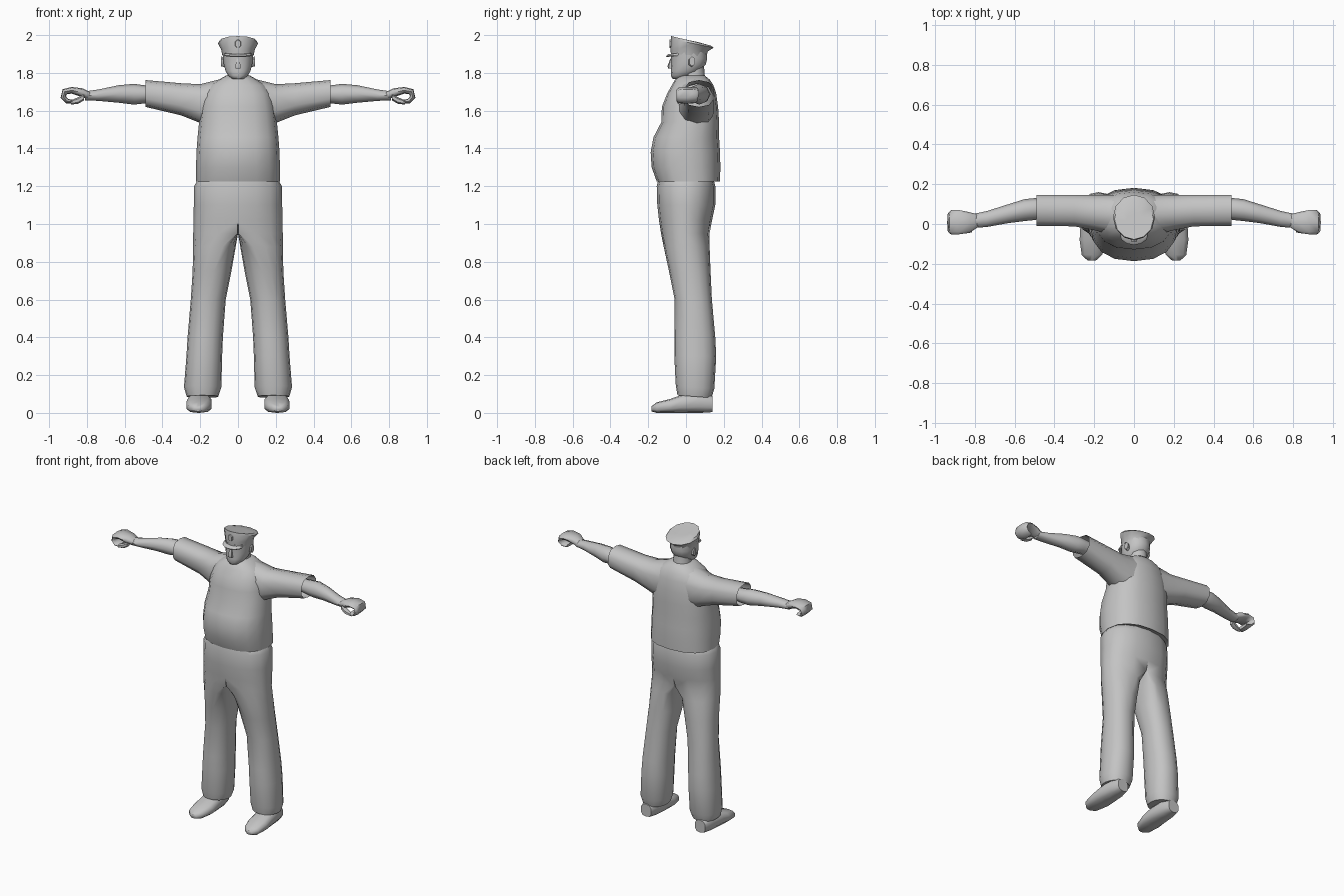
import bpy, bmesh, math
from mathutils import Vector

if "Cube" in bpy.data.objects:
    bpy.data.objects.remove(bpy.data.objects["Cube"])

grey = bpy.data.materials.new("plain grey")
grey.diffuse_color = (0.55, 0.55, 0.55, 1)
grey.use_nodes = True
grey.node_tree.nodes["Principled BSDF"].inputs["Base Color"].default_value = grey.diffuse_color


def section(axis, pos, u0, u1, v0, v1, n=12, power=1.0, d=0.0, tilt=0.0):
    """Rounded cross-section; d blends to a half shape flat on u0, tilt slopes it along y."""
    pts = []
    for i in range(n):
        t = 2 * math.pi * i / n + math.pi / 2
        c, s = math.cos(t), math.sin(t)
        c = math.copysign(abs(c) ** power, c) if abs(c) > 1e-6 else 0.0
        s = math.copysign(abs(s) ** power, s) if abs(s) > 1e-6 else 0.0
        u = (1 - d) * ((u0 + u1) / 2 + c * (u1 - u0) / 2) + d * (u0 + max(c, 0) * (u1 - u0))
        v = (v0 + v1) / 2 + s * (v1 - v0) / 2
        if axis == "z":
            pts.append(Vector((u, v, pos + tilt * v)))
        elif axis == "x":
            pts.append(Vector((pos, u, v)))
        else:
            pts.append(Vector((u, pos, v)))
    return pts


def skin(name, rings, start=True, end=True, mirror=False, angle=50, weld=False):
    """Join rings of points into a surface, optionally capped and mirrored."""
    bm = bmesh.new()
    loops = [[bm.verts.new(p) for p in r] for r in rings]
    n = len(loops[0])
    for a, b in zip(loops, loops[1:]):
        for i in range(n):
            j = (i + 1) % n
            bm.faces.new((a[i], a[j], b[j], b[i]))
    if start:
        bm.faces.new(loops[0])
    if end:
        bm.faces.new(loops[-1])
    bmesh.ops.recalc_face_normals(bm, faces=bm.faces)
    if weld:  # drop the hidden wall on the centre plane
        inner = [f for f in bm.faces if all(abs(v.co.x) < 1e-4 for v in f.verts)]
        bmesh.ops.delete(bm, geom=inner, context="FACES")
    me = bpy.data.meshes.new(name)
    bm.to_mesh(me)
    bm.free()
    me.materials.append(grey)
    ob = bpy.data.objects.new(name, me)
    bpy.context.collection.objects.link(ob)
    bpy.ops.object.select_all(action="DESELECT")
    ob.select_set(True)
    bpy.context.view_layer.objects.active = ob
    bpy.ops.object.shade_smooth_by_angle(angle=math.radians(angle))
    if mirror:
        m = ob.modifiers.new("mirror", "MIRROR")
        m.use_clip = True
    return ob


# Shirt body: hem, belly, chest, shoulders, collar (z, half width, front, back)
shirt = [(1.235, .205, -.14, .165), (1.225, .222, -.155, .18), (1.3, .222, -.182, .182),
         (1.38, .22, -.187, .18), (1.46, .214, -.172, .175), (1.54, .206, -.13, .175),
         (1.62, .195, -.128, .17), (1.69, .18, -.1, .16), (1.735, .15, -.075, .145),
         (1.765, .1, -.058, .125), (1.785, .065, -.035, .1)]
skin("shirt", [section("z", z, -w, w, a, b, 16, .85) for z, w, a, b in shirt], angle=60)

# Short sleeves with open cuffs
sleeve = [(.1, -.06, .15, 1.49, 1.765), (.2, -.035, .15, 1.535, 1.74),
          (.3, -.015, .15, 1.575, 1.745), (.49, -.012, .15, 1.62, 1.762)]
skin("sleeve", [section("x", x, *r, n=10, power=.8) for x, *r in sleeve],
     end=False, mirror=True, angle=60)

# Forearms
arm = [(.44, .03, .125, 1.645, 1.73), (.5, .02, .13, 1.638, 1.735), (.55, .015, .125, 1.632, 1.742),
       (.63, .005, .1, 1.642, 1.735), (.74, -.015, .065, 1.652, 1.712), (.81, -.02, .05, 1.655, 1.702)]
skin("forearm", [section("x", x, *r, n=8) for x, *r in arm], mirror=True, angle=60)

# Curled hands: a flattened strip bent into a hook (x, z, thickness, y range)
hand = [(.79, 1.68, .04, -.02, .05), (.83, 1.697, .045, -.045, .06), (.88, 1.708, .035, -.052, .07),
        (.918, 1.7, .034, -.052, .07), (.925, 1.672, .03, -.05, .065), (.905, 1.65, .026, -.05, .06),
        (.875, 1.647, .02, -.045, .05)]
rings = []
for i, (x, z, th, y0, y1) in enumerate(hand):
    p, q = hand[max(i - 1, 0)], hand[min(i + 1, len(hand) - 1)]
    nrm = Vector((p[1] - q[1], 0, q[0] - p[0])).normalized()
    rings.append([Vector((x, v, z)) + nrm * u
                  for _, v, u in section("x", 0, y0, y1, -th / 2, th / 2, 8, .7)])
skin("hand", rings, mirror=True, angle=60)

# Thumbs closing under the palm
thumb = [(.815, -.045, -.005, 1.655, 1.69), (.845, -.05, -.012, 1.637, 1.672),
         (.885, -.045, -.02, 1.632, 1.655)]
skin("thumb", [section("x", x, *r, n=6) for x, *r in thumb], mirror=True)

# Trousers: half pelvis flowing into one leg, mirrored (z, inner, outer, front, back, half-shape)
legs = [(1.26, 0, .2, -.14, .14, 1), (1.2, 0, .232, -.155, .155, 1), (1.1, 0, .234, -.152, .155, 1),
        (1.02, 0, .236, -.143, .138, 1), (.95, 0, .237, -.132, .125, .95),
        (.88, .012, .238, -.118, .125, .4), (.75, .035, .24, -.09, .13, .1),
        (.6, .065, .25, -.06, .137, 0), (.4, .08, .267, -.062, .155, 0),
        (.3, .084, .273, -.062, .16, 0), (.14, .088, .286, -.054, .15, 0),
        (.09, .105, .272, -.045, .135, 0)]
skin("trousers", [section("z", z, *r, n=16, power=.9, d=d, tilt=-.08 if z < .15 else 0)
                  for z, *r, d in legs], mirror=True, weld=True, angle=70)

# Shoes
shoe = [(-.183, .19, .235, .008, .035), (-.155, .158, .265, 0, .056), (-.08, .137, .276, 0, .075),
        (-.01, .137, .272, 0, .1), (.08, .145, .262, 0, .11), (.14, .165, .245, .004, .09)]
skin("shoe", [section("y", y, *r, n=10, power=.75) for y, *r in shoe], mirror=True)

# Neck and head (z, half width, front, back)
neck = [(1.73, .07, -.03, .11), (1.78, .058, -.02, .1), (1.84, .055, -.02, .095)]
skin("neck", [section("z", z, -w, w, a, b, 10) for z, w, a, b in neck])
head = [(1.767, .028, -.07, -.015), (1.785, .052, -.08, .03), (1.81, .068, -.079, .075),
        (1.845, .077, -.078, .105), (1.875, .08, -.078, .112), (1.91, .082, -.08, .11)]
skin("head", [section("z", z, -w, w, a, b, 14, .9) for z, w, a, b in head], angle=60)

# Nose and ears
nose = [(1.822, .017, -.093, -.07), (1.835, .016, -.098, -.07), (1.875, .008, -.083, -.07)]
skin("nose", [section("z", z, -w, w, a, b, 6) for z, w, a, b in nose])
ear = [(.07, .01, .045, 1.83, 1.88), (.09, .015, .05, 1.835, 1.888)]
skin("ear", [section("x", x, *r, n=6) for x, *r in ear], mirror=True)

# Peaked cap: band flaring to a wide sloped crown (z, half width, front, back, slope)
cap = [(1.895, .083, -.08, .108, -.08), (1.925, .089, -.083, .115, -.1),
       (1.963, .106, -.08, .147, -.2), (1.976, .098, -.078, .13, -.24),
       (1.976, .04, -.03, .06, -.2)]
skin("cap", [section("z", z, -w, w, a, b, 12, 1, 0, t) for z, w, a, b, t in cap], angle=35)

# Cap visor and raised front badge plate
visor = [(1.91, .07, -.096, .0), (1.902, .072, -.106, .0), (1.896, .07, -.102, .0)]
skin("visor", [section("z", z, -w, w, a, b, 12, 1, 0, .12) for z, w, a, b in visor])
badge = [(-.088, -.016, .016, 1.932, 1.975), (-.079, -.018, .018, 1.93, 1.978)]
skin("cap_badge", [section("y", y, *r, n=6) for y, *r in badge])
